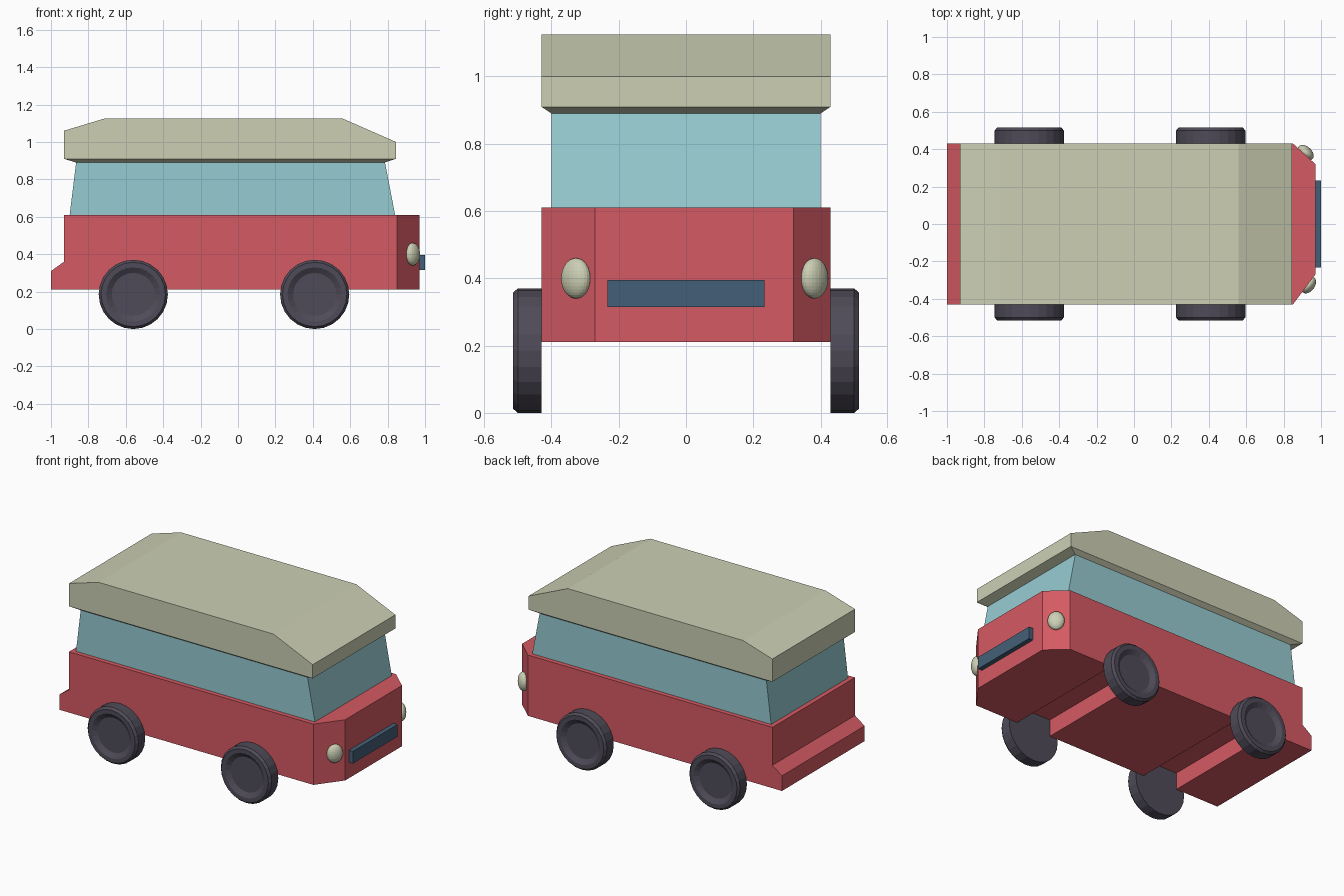
import bpy, bmesh, math
from mathutils import Vector, Matrix

if "Cube" in bpy.data.objects:
    bpy.data.objects.remove(bpy.data.objects["Cube"])


def material(name, rgb):
    lin = [((c / 255 + 0.055) / 1.055) ** 2.4 for c in rgb]
    m = bpy.data.materials.new(name)
    m.diffuse_color = (*lin, 1)
    m.use_nodes = True
    m.node_tree.nodes["Principled BSDF"].inputs["Base Color"].default_value = m.diffuse_color
    return m


RED = material("red_paint", (213, 90, 99))
CREAM = material("cream_paint", (204, 207, 180))
TEAL = material("teal_glass", (150, 203, 209))
DARK = material("dark_rubber", (79, 75, 88))
BLUE = material("blue_bumper", (68, 95, 119))


def finish(bm, name, mat):
    bmesh.ops.recalc_face_normals(bm, faces=bm.faces[:])
    me = bpy.data.meshes.new(name)
    bm.to_mesh(me)
    bm.free()
    me.materials.append(mat)
    ob = bpy.data.objects.new(name, me)
    bpy.context.collection.objects.link(ob)
    return ob


def prism(profile, half_width):
    """Extrude an xz profile symmetrically along y."""
    bm = bmesh.new()
    face = bm.faces.new([bm.verts.new((x, -half_width, z)) for x, z in profile])
    ext = bmesh.ops.extrude_face_region(bm, geom=[face], use_keep_orig=True)
    vs = [g for g in ext["geom"] if isinstance(g, bmesh.types.BMVert)]
    bmesh.ops.translate(bm, vec=(0, 2 * half_width, 0), verts=vs)
    return bm


def hull(points):
    """Closed convex solid around points, mirrored in y."""
    bm = bmesh.new()
    for x, y, z in points:
        for s in (-1, 1):
            bm.verts.new((x, s * y, z))
    bmesh.ops.convex_hull(bm, input=bm.verts[:])
    bmesh.ops.dissolve_limit(bm, angle_limit=0.01, verts=bm.verts[:], edges=bm.edges[:])
    return bm


# Lower body with rear step and two axle channels underneath
WHEEL_X = (-0.56, 0.41)
profile = [(-1, 0.21)]
for wx in WHEEL_X:
    profile += [(wx - 0.125, 0.21), (wx - 0.125, 0.32), (wx + 0.125, 0.32), (wx + 0.125, 0.21)]
profile += [(0.97, 0.21), (0.97, 0.61), (-0.93, 0.61), (-0.93, 0.36), (-1, 0.31)]
bm = prism(profile, 0.43)

# Chamfer the two front corners (slightly uneven), keeping each normal for the lamps
CORNERS = [("right", -0.43, -0.27), ("left", 0.43, 0.32)]
for side, y0, y1 in CORNERS:
    normal = Vector((abs(y1 - y0), math.copysign(0.12, y0), 0)).normalized()
    cut = bmesh.ops.bisect_plane(bm, geom=bm.verts[:] + bm.edges[:] + bm.faces[:],
                                 plane_co=(0.85, y0, 0), plane_no=normal, clear_outer=True)
    edges = [g for g in cut["geom_cut"] if isinstance(g, bmesh.types.BMEdge)]
    bmesh.ops.holes_fill(bm, edges=edges)
finish(bm, "lower_body", RED)

# Window band, leaning in at both ends
finish(hull([(-0.90, 0.40, 0.61), (0.84, 0.40, 0.61), (-0.865, 0.40, 0.895), (0.785, 0.40, 0.895)]),
       "window_band", TEAL)

# Roof with a flared underside
finish(hull([(-0.865, 0.40, 0.89), (0.785, 0.40, 0.89), (-0.93, 0.43, 0.91), (0.845, 0.43, 0.91),
             (-0.93, 0.43, 1.06), (0.845, 0.43, 1.0), (-0.715, 0.43, 1.125), (0.56, 0.43, 1.125)]),
       "roof", CREAM)

# Front bumper bar
finish(hull([(x, 0.233, z) for x in (0.96, 1.0) for z in (0.315, 0.395)]), "bumper_bar", BLUE)

# Headlamps, flattened along the corner normals
for (side, y0, y1), pos in zip(CORNERS, ((0.934, -0.327, 0.40), (0.918, 0.382, 0.40))):
    angle = math.atan2(math.copysign(0.12, y0), abs(y1 - y0))
    bm = bmesh.new()
    mat = (Matrix.Translation(pos) @ Matrix.Rotation(angle, 4, "Z")
           @ Matrix.Diagonal((0.032, 0.05, 0.06, 1)))
    bmesh.ops.create_uvsphere(bm, u_segments=24, v_segments=16, radius=1, matrix=mat)
    finish(bm, side + "_headlamp", CREAM)


# Wheels: lathed rings of (radius, distance from the centre line)
RINGS = [(0.185, 0.43), (0.185, 0.50), (0.172, 0.515), (0.145, 0.515), (0.115, 0.495)]
SIDES = 24


def wheel(name, cx, side):
    bm = bmesh.new()
    loops = []
    for r, y in RINGS:
        loops.append([bm.verts.new((cx + r * math.sin(2 * math.pi * i / SIDES), side * y,
                                    0.185 + r * math.cos(2 * math.pi * i / SIDES)))
                      for i in range(SIDES)])
    for a, b in zip(loops, loops[1:]):
        for i in range(SIDES):
            j = (i + 1) % SIDES
            bm.faces.new((a[i], a[j], b[j], b[i]))
    bm.faces.new(loops[0])
    bm.faces.new(loops[-1])
    finish(bm, name, DARK)


for end, cx in zip(("rear", "front"), WHEEL_X):
    wheel(end + "_right_wheel", cx, -1)
    wheel(end + "_left_wheel", cx, 1)
